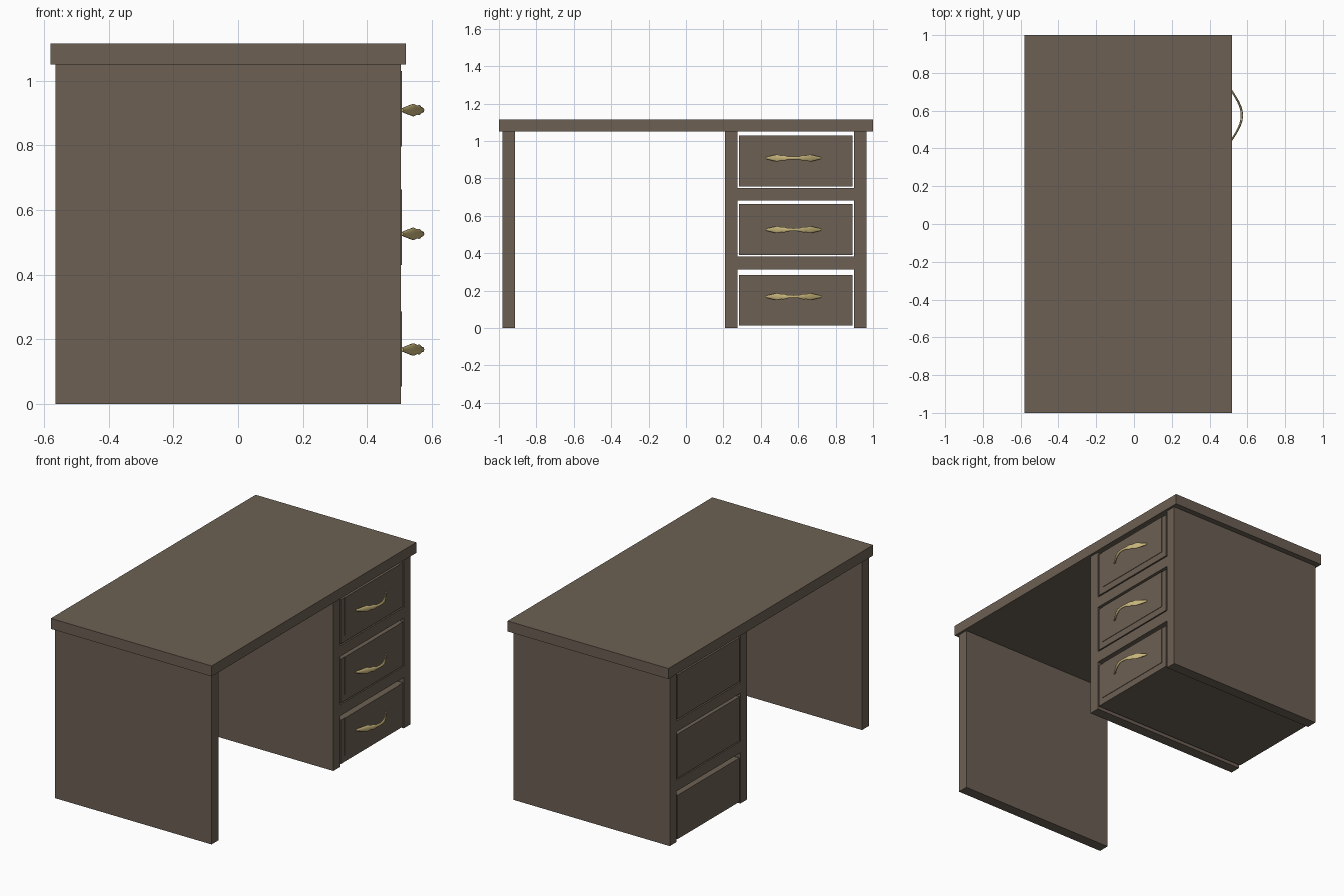
import bpy, bmesh, math

if "Cube" in bpy.data.objects:
    bpy.data.objects.remove(bpy.data.objects["Cube"])


def material(name, rgb):
    m = bpy.data.materials.new(name)
    m.diffuse_color = (*rgb, 1.0)
    m.use_nodes = True
    m.node_tree.nodes["Principled BSDF"].inputs["Base Color"].default_value = m.diffuse_color
    return m


WOOD = material("brown_wood", (0.150, 0.117, 0.087))
BRASS = material("brass", (0.57, 0.46, 0.20))


def finish(name, bm, mat):
    me = bpy.data.meshes.new(name)
    bmesh.ops.recalc_face_normals(bm, faces=bm.faces)
    bm.to_mesh(me)
    bm.free()
    me.materials.append(mat)
    ob = bpy.data.objects.new(name, me)
    bpy.context.collection.objects.link(ob)
    return ob


def box(name, x, y, z, mat=WOOD):
    bm = bmesh.new()
    bmesh.ops.create_cube(bm, size=1.0)
    for v in bm.verts:
        for i, (lo, hi) in enumerate((x, y, z)):
            v.co[i] = lo if v.co[i] < 0 else hi
    return finish(name, bm, mat)


def lerp(table, t):
    for (a, va), (b, vb) in zip(table, table[1:]):
        if t <= b:
            return va + (vb - va) * (t - a) / (b - a)
    return table[-1][1]


# half height of the handle from its middle to its tip
HANDLE_WIDTH = [(0, 0.008), (0.22, 0.009), (0.35, 0.016), (0.45, 0.014),
                (0.6, 0.020), (0.75, 0.015), (0.85, 0.011), (1, 0.005)]


def handle(name, yc, zc, rings=40, sides=10):
    bm = bmesh.new()
    loops = []
    for i in range(rings + 1):
        t = -1 + 2 * i / rings
        bow = max(0.0, 0.5 + 0.5 * math.cos(math.pi * t)) ** 0.55
        x = 0.507 + 0.064 * bow
        h = lerp(HANDLE_WIDTH, abs(t))
        loops.append([bm.verts.new((x + 0.006 * math.cos(a), yc + 0.147 * t, zc + h * math.sin(a)))
                      for a in (2 * math.pi * k / sides for k in range(sides))])
    for a, b in zip(loops, loops[1:]):
        for k in range(sides):
            n = (k + 1) % sides
            bm.faces.new((a[k], a[n], b[n], b[k]))
    bm.faces.new(loops[0])
    bm.faces.new(loops[-1])
    ob = finish(name, bm, BRASS)
    for p in ob.data.polygons:
        p.use_smooth = len(p.vertices) == 4


DEPTH = (-0.565, 0.505)

# desk top and upright panels
box("desk_top", (-0.58, 0.52), (-1.0, 1.0), (1.05, 1.115))
box("end_panel", DEPTH, (-0.98, -0.913), (0, 1.05))
box("cabinet_inner_panel", DEPTH, (0.209, 0.275), (0, 1.05))
box("cabinet_outer_panel", DEPTH, (0.899, 0.965), (0, 1.05))

# rails between the drawers
for i, z in enumerate(((0.314, 0.383), (0.681, 0.748))):
    box(f"drawer_rail_{i + 1}", DEPTH, (0.275, 0.899), z)

# drawers with a thin raised front and a handle
for i, (lo, hi, hz) in enumerate(((0.014, 0.285, 0.168), (0.39, 0.663, 0.526), (0.756, 1.03, 0.909))):
    box(f"drawer_{i + 1}", DEPTH, (0.284, 0.891), (lo, hi))
    box(f"drawer_front_{i + 1}", (0.50, 0.508), (0.32, 0.855), (lo + 0.04, hi))
    handle(f"drawer_handle_{i + 1}", 0.575, hz)
